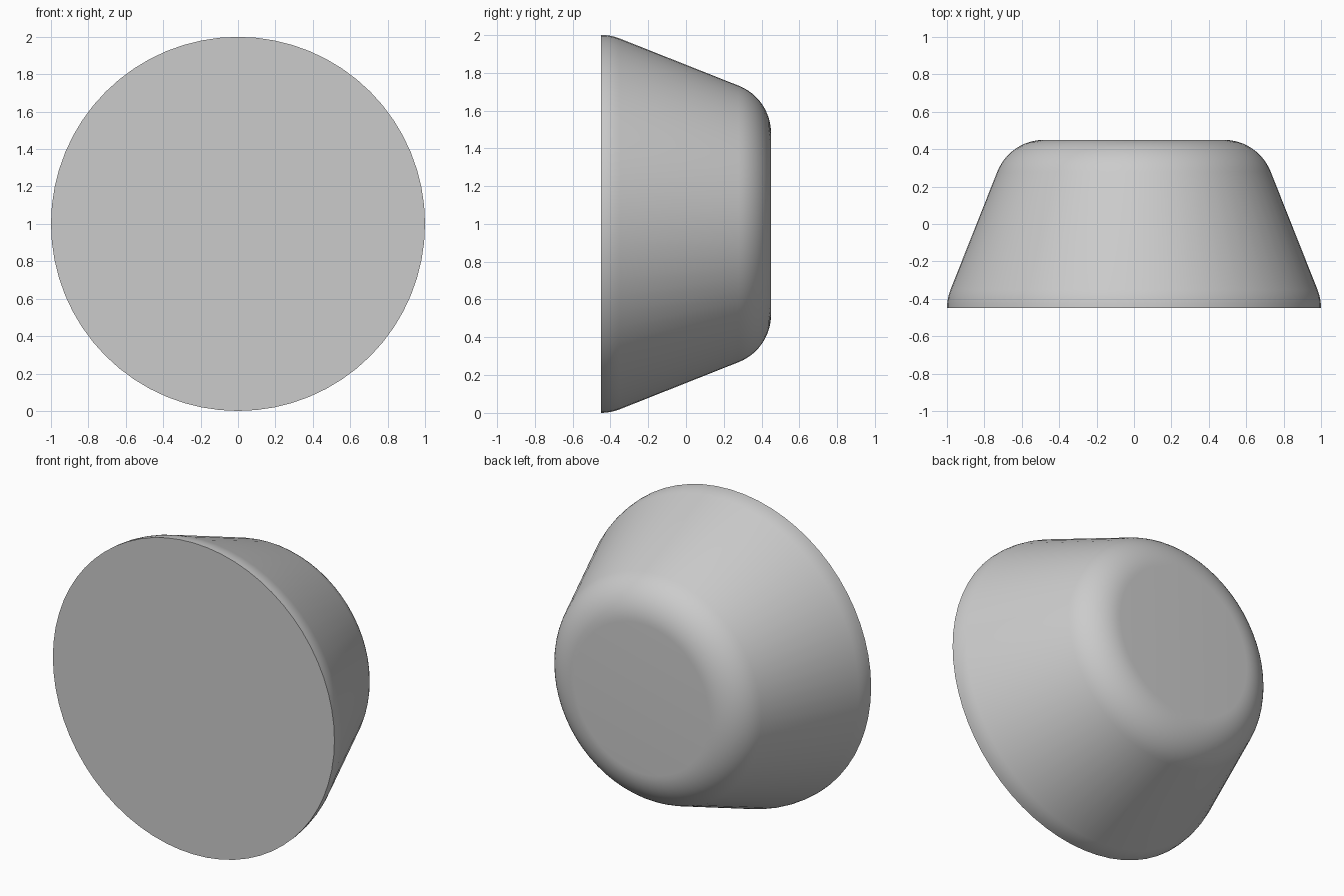
import bpy, bmesh
from math import sin, cos, radians, pi
from mathutils import Matrix, Vector

cube = bpy.data.objects.get("Cube")
if cube:
    bpy.data.objects.remove(cube, do_unlink=True)

SEGMENTS = 64
FLARE = radians(21.5)   # slope of the tapered wall
ROUND = 0.27            # radius of both rounded edges


def arc(centre_r, centre_y, start, end, steps):
    """Points (radius, y) along a rounded edge."""
    angles = [start + (end - start) * i / steps for i in range(steps + 1)]
    return [(centre_r + ROUND * cos(a), centre_y + ROUND * sin(a)) for a in angles]


# Profile: rounded rim, straight taper, rounded back edge
profile = arc(1 - ROUND, -0.45, 0, FLARE, 4) + arc(0.48, 0.45 - ROUND, FLARE, pi / 2, 12)

# Spin the profile around the y axis
bm = bmesh.new()
rings = []
for r, y in profile:
    ring = []
    for i in range(SEGMENTS):
        a = 2 * pi * i / SEGMENTS
        ring.append(bm.verts.new((r * sin(a), y, 1 + r * cos(a))))
    rings.append(ring)
for low, high in zip(rings, rings[1:]):
    for i in range(SEGMENTS):
        j = (i + 1) % SEGMENTS
        bm.faces.new((low[i], low[j], high[j], high[i]))

# Flat front and back discs
bm.faces.new(rings[0])
bm.faces.new(rings[-1])
bmesh.ops.recalc_face_normals(bm, faces=bm.faces)

mesh = bpy.data.meshes.new("tapered_knob")
bm.to_mesh(mesh)
bm.free()
knob = bpy.data.objects.new("tapered_knob", mesh)
bpy.context.collection.objects.link(knob)

# Plain grey material
grey = bpy.data.materials.new("plain_grey")
grey.use_nodes = True
colour = (0.6, 0.6, 0.6, 1)
grey.diffuse_color = colour
grey.node_tree.nodes["Principled BSDF"].inputs["Base Color"].default_value = colour
mesh.materials.append(grey)

# Smooth sides with a crisp front edge
bpy.ops.object.select_all(action="DESELECT")
knob.select_set(True)
bpy.context.view_layer.objects.active = knob
bpy.ops.object.shade_smooth_by_angle(angle=radians(30))
